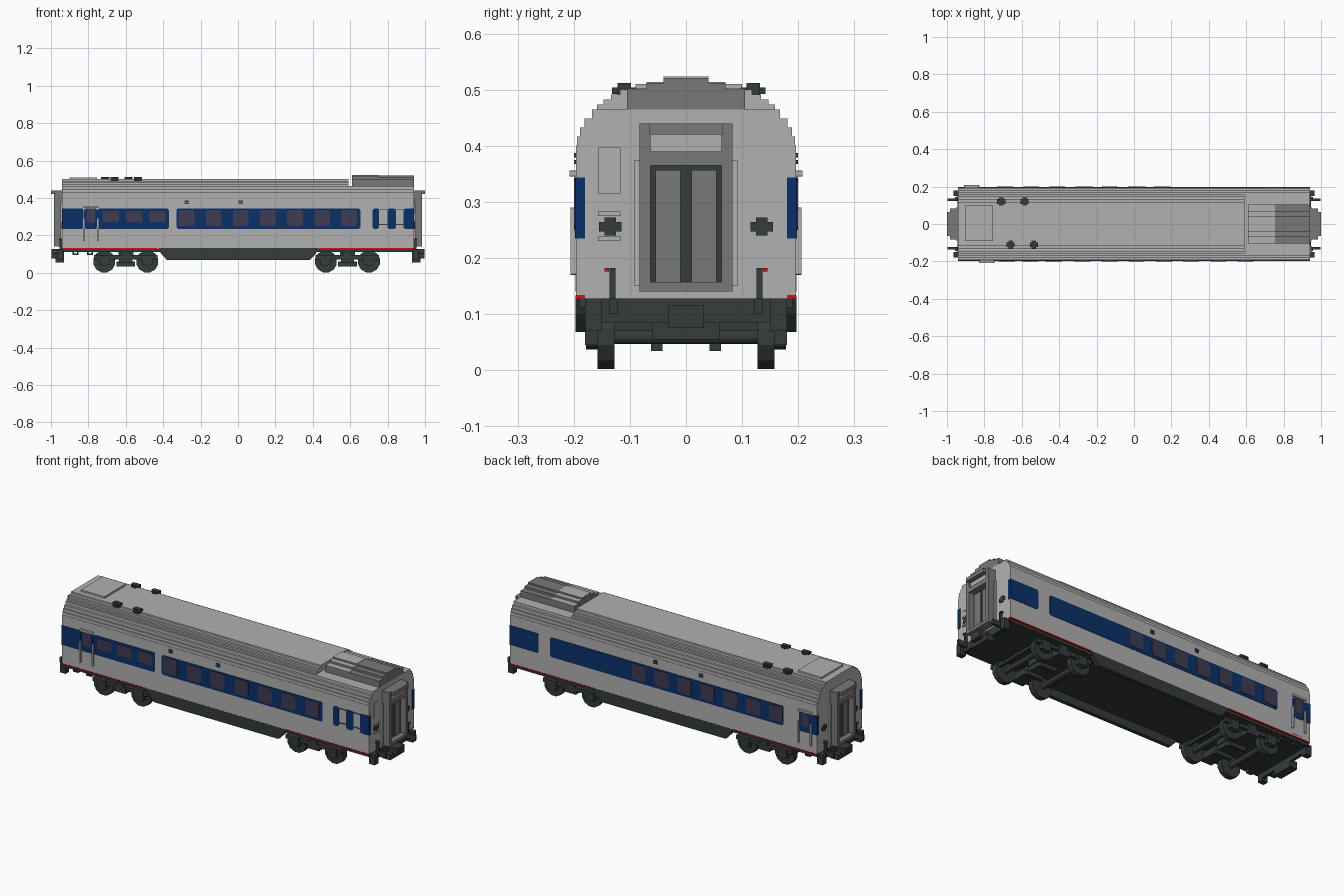
import bpy, bmesh, math
from mathutils import Vector, Matrix

if "Cube" in bpy.data.objects:
    bpy.data.objects.remove(bpy.data.objects["Cube"], do_unlink=True)

# Main dimensions
END, SIDE, SILL, EAVES, SHOULDER, ROOF_TOP = .94, .196, .128, .4, .465, .5
BAND_LOW, BAND_HIGH = .235, .343
FRONT, BACK = -1, 1
THIN = .008


def material(name, red, green, blue):
    mat = bpy.data.materials.new(name)
    mat.use_nodes = True
    colour = (red, green, blue, 1)
    mat.diffuse_color = colour
    mat.node_tree.nodes["Principled BSDF"].inputs["Base Color"].default_value = colour
    return mat


SILVER = material("silver grey", .44, .44, .44)
GREY = material("mid grey", .19, .19, .19)
BLACK = material("charcoal", .035, .043, .043)
BLUE = material("navy blue", .003, .03, .14)
GLASS = material("dusky glass", .05, .045, .085)
RED = material("red", .65, .005, .005)


def finish(bm, name, mat):
    bmesh.ops.recalc_face_normals(bm, faces=bm.faces)
    mesh = bpy.data.meshes.new(name)
    bm.to_mesh(mesh)
    bm.free()
    mesh.materials.append(mat)
    bpy.context.collection.objects.link(bpy.data.objects.new(name, mesh))


def box(name, mat, x_span, y_span, z_span, mirror=""):
    """Box between spans, mirrored on the named axes."""
    bm = bmesh.new()
    low, high = (Vector(corner) for corner in zip(x_span, y_span, z_span))
    middle, extent = (low + high) / 2, high - low
    for sx in (1, -1) if "x" in mirror else (1,):
        for sy in (1, -1) if "y" in mirror else (1,):
            place = Matrix.Translation((sx * middle.x, sy * middle.y, middle.z))
            size = Matrix.Diagonal((extent.x, extent.y, extent.z, 1))
            bmesh.ops.create_cube(bm, size=1, matrix=place @ size)
    finish(bm, name, mat)


def both_ends(name, mat, reach, y_span, z_span):
    """Box standing out from both car ends, on both sides of the centre line."""
    box(name, mat, (END - .01, END + reach), y_span, z_span, "xy")


def prism(name, mat, points, y_start, y_end):
    """Extrude an x, z outline across the car."""
    bm = bmesh.new()
    face = bm.faces.new([bm.verts.new((x, y_start, z)) for x, z in points])
    result = bmesh.ops.extrude_face_region(bm, geom=[face])
    verts = [item for item in result["geom"] if isinstance(item, bmesh.types.BMVert)]
    bmesh.ops.translate(bm, vec=Vector((0, y_end - y_start, 0)), verts=verts)
    # Close the starting side if the extrusion consumed it
    bmesh.ops.holes_fill(bm, edges=[edge for edge in bm.edges if edge.is_boundary])
    finish(bm, name, mat)


def panel(name, mat, side, x, half, z_low, z_high, layer, cut=THIN):
    """Thin side plate with clipped corners; a higher layer stands further out."""
    left, right = x - half, x + half
    outline = [(left + cut, z_low), (right - cut, z_low), (right, z_low + cut), (right, z_high - cut),
               (right - cut, z_high), (left + cut, z_high), (left, z_high - cut), (left, z_low + cut)]
    prism(name, mat, outline, side * (SIDE - .002), side * (SIDE + layer / 1000))


def roof_steps(name, low, high, count, x_span):
    """Staircase following an elliptical roof curve."""
    rise = (high - low) / count
    for i in range(count):
        bottom = low + i * rise
        half = SIDE * math.sqrt(1 - ((bottom + rise - EAVES) / .125) ** 2)
        box(name, SILVER, x_span, (-half, half), (bottom, bottom + rise))


# Body shell and stepped roof
box("body_shell", SILVER, (-END, END), (-SIDE, SIDE), (SILL, EAVES))
roof_steps("roof_shoulder", EAVES, SHOULDER, 4, (-END, END))
roof_steps("main_roof", SHOULDER, ROOF_TOP, 4, (-END, .59))
box("roof_hatch", SILVER, (-.9, -.755), (-.09, .1), (ROOF_TOP, .51))

# Roof equipment housing with a pale lid on its inner part
base = SHOULDER
for half, top in ((.105, ROOF_TOP), (.07, .512), (.04, .521)):
    box("roof_unit", GREY, (.61, END), (-half, half), (base, top))
    box("roof_unit_lid", SILVER, (.61, .755), (-half, half), (top, top + .002))
    base = top

# Roof vents
for x, y in ((-.71, .12), (-.585, .12), (-.66, -.11), (-.535, -.11)):
    for long, wide, tall in ((.022, .012, .014), (.012, .022, .006)):
        box("roof_vent", BLACK, (x - long, x + long), (y - wide, y + wide), (.498 - tall, .498 + tall))

# Blue bands and their wrapped corners
front_bands = ((-END, -.825), (-.75, -.37), (-.33, .655), (.72, .755), (.8, .845), (.885, END))
back_bands = ((-END, -.905), (-.735, .695), (.766, END))
for side, bands in ((FRONT, front_bands), (BACK, back_bands)):
    for start, stop in bands:
        panel("blue_band", BLUE, side, (start + stop) / 2, (stop - start) / 2, BAND_LOW, BAND_HIGH, 2)
both_ends("blue_corner", BLUE, .002, (.18, SIDE + .002), (BAND_LOW, BAND_HIGH))

# Passenger windows
for i in range(3):
    panel("small_window", GLASS, FRONT, -.68 + i / 8, .045, .27, .33, 4)
for i in range(7):
    for side, first, pitch in ((FRONT, -.275, .145), (BACK, -.69, .14)):
        panel("window", GLASS, side, first + pitch * i, .042, .25, .335, 4)

# Trim on the pale gaps of the short band
for x in (.777, .865):
    for z in (.256, .335):
        panel("vent_trim", BLACK, FRONT, x, .025, z, z + THIN / 2, 3, cut=.001)

# Entrance doors with handrails and lintels
for side, x in ((FRONT, -.787), (BACK, -.868)):
    panel("door_panel", SILVER, side, x, .035, .14, .35, 1)
    panel("door_surround", BLUE, side, x, .036, BAND_LOW, BAND_HIGH, 3)
    panel("door_window", GLASS, side, x, .022, .265, BAND_HIGH, 4)
    panel("door_lintel", SILVER, side, x, .04, .345, .356, 12, cut=.001)
    for offset in (-.038, .038):
        panel("handrail", SILVER, side, x + offset, THIN / 2, .17, .29, 10, cut=.001)

# Small side lamps
for side, places in ((FRONT, (-.275, .015)), (BACK, (.05, -.23))):
    for x in places:
        for z in (.367, .379):
            panel("side_lamp", BLACK, side, x, .012, z, z + THIN, 4, cut=.001)

# Red sill line, floor and skirts
box("red_sill", RED, (.43, END), (.19, SIDE + .001), (SILL - .001, SILL + .005), "xy")
box("floor", BLACK, (-END, END), (-.19, .19), (.112, SILL + .001))
for side in (FRONT, BACK):
    skirt = [(-.38, .068), (.385, .068), (.415, .1), (.43, .131), (-.425, .131), (-.41, .1)]
    prism("skirt", BLACK, skirt, side * .176, side * (SIDE + .001))

# End beams, couplers and step frames
both_ends("end_beam", BLACK, .005, (0, .18), (.085, SILL))
both_ends("corner_step", BLACK, .025, (.15, .18), (.07, SILL))
both_ends("coupler", BLACK, .058, (0, .032), (.075, .115))
both_ends("coupler_mount", BLACK, .035, (0, .06), (.055, .085))
for x in (-.87, -.79):
    box("step_tread", BLACK, (x - .016, x + .016), (.16, .18), (.095, .102), "y")
    for offset in (-.012, .012):
        post = x + offset
        box("step_post", BLACK, (post - THIN / 2, post + THIN / 2), (.16, .18), (.095, SILL), "y")

# Gangways: frame, hood, sliding doors
both_ends("gangway_post", GREY, .045, (.063, .083), (.14, .44))
both_ends("gangway_sill", GREY, .045, (0, .083), (.14, .157))
both_ends("gangway_header", GREY, .045, (0, .083), (.365, .39))
both_ends("gangway_canopy", GREY, .06, (0, .065), (.42, .44))
both_ends("gangway_hood", SILVER, .035, (0, .063), (.39, .42))
both_ends("gangway_seal", BLACK, .012, (0, .063), (.157, .366))
both_ends("gangway_door", GREY, .016, (.01, .054), (.157, .357))
both_ends("gangway_rail", SILVER, .01, (.083, .092), (.15, .375))

# End fittings: lamps, hoses, hatch
both_ends("end_lamp", BLACK, .005, (.115, .155), (.247, .264))
both_ends("end_lamp_core", BLACK, .005, (.125, .145), (.24, .272))
both_ends("end_hose", BLACK, .015, (.126, .136), (SILL, .182))
both_ends("hose_tail", BLACK, .058, (.122, .136), (.1, SILL))
both_ends("hose_valve", RED, .017, (.137, .145), (.176, .182))
both_ends("corner_marker", RED, .001, (.18, SIDE), (SILL, .134))
hatch = (-.157, -.117)
box("end_hatch", SILVER, (END - .01, END + .003), hatch, (.315, .397))
for z in (.23, .275):
    box("end_step", SILVER, (END - .01, END + THIN), hatch, (z, z + THIN))


def wheelset(x):
    """Two wheels with hubs on one axle."""
    bm = bmesh.new()
    turn = Matrix.Rotation(math.pi / 2, 4, "X") @ Matrix.Rotation(math.pi / 12, 4, "Z")
    for radius, depth, y in ((.06, .03, .1425), (.024, .02, .168), (.014, .14, .07)):
        for side in (FRONT, BACK):
            bmesh.ops.create_cone(bm, cap_ends=True, segments=12, radius1=radius, radius2=radius,
                                  depth=depth, matrix=Matrix.Translation((x, side * y, .06)) @ turn)
    finish(bm, "wheelset", BLACK)


def bogie_part(name, middle, half, y_span, z_span):
    box(name, BLACK, (middle - half, middle + half), y_span, z_span, "y")


# Bogies
for centre in (-.6, .585):
    bogie_part("bogie_frame", centre, .17, (.158, .175), (.072, .094))
    bogie_part("bolster", centre, .035, (0, .178), (.055, .09))
    bogie_part("spring", centre, .022, (.15, .178), (.085, .125))
    bogie_part("brake_unit", centre, .05, (.042, .062), (.034, .06))
    bogie_part("bogie_pivot", centre, .04, (0, .05), (.08, .12))
    for side in (FRONT, BACK):
        wheelset(centre + side * .115)
        bogie_part("axle_box", centre + side * .115, .028, (.156, .18), (.045, .095))
        bogie_part("bogie_crossbar", centre + side * .152, THIN, (0, .16), (.07, .085))
